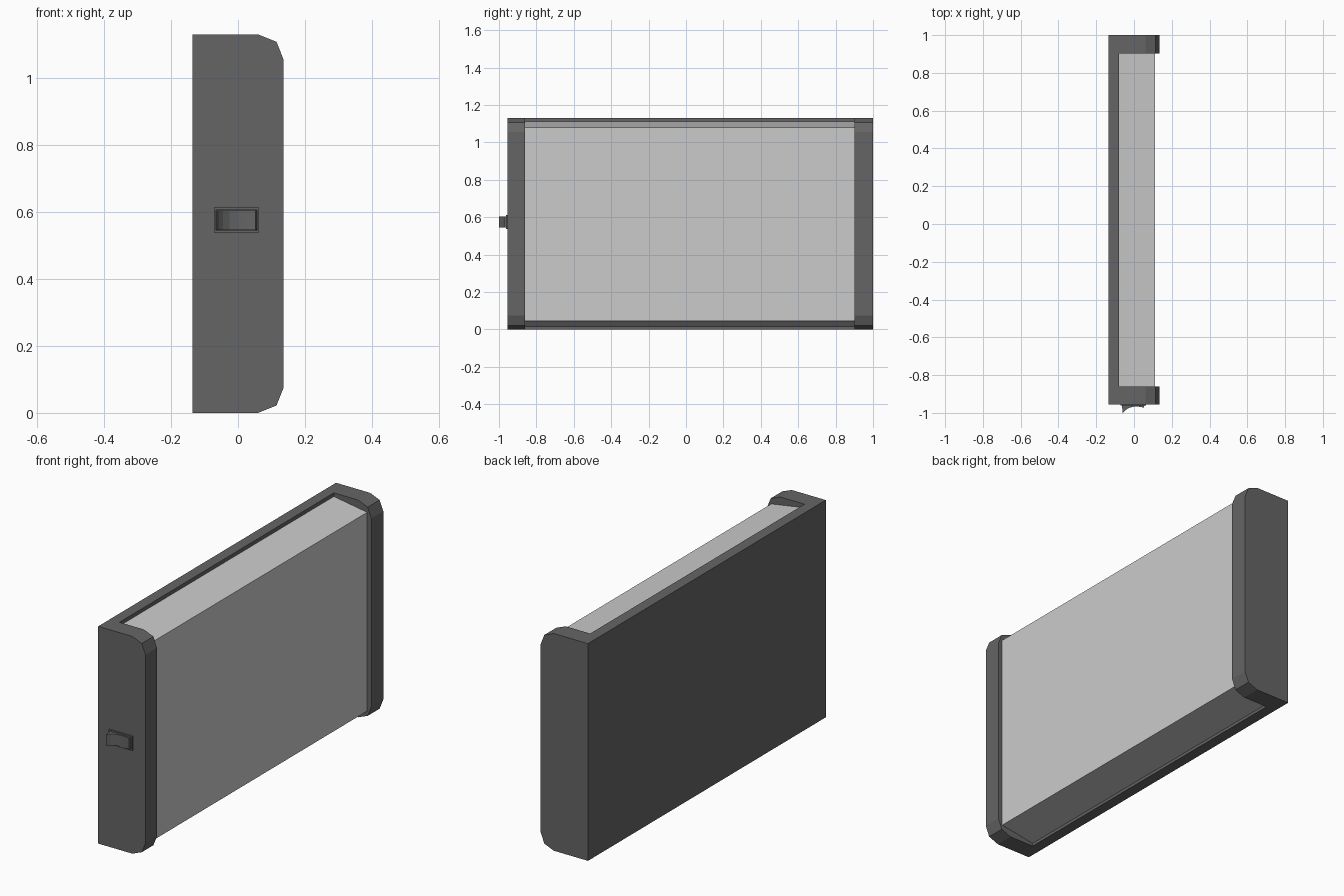
import bpy, bmesh
from mathutils import Vector

if "Cube" in bpy.data.objects:
    bpy.data.objects.remove(bpy.data.objects["Cube"])


def material(name, value):
    m = bpy.data.materials.new(name)
    m.diffuse_color = (value, value, value, 1)
    m.use_nodes = True
    m.node_tree.nodes["Principled BSDF"].inputs["Base Color"].default_value = m.diffuse_color
    return m


dark = material("dark_plastic", 0.13)
light = material("light_diffuser", 0.75)


def prism(name, outline, axis, lo, hi, mat):
    """Extrude an outline along y (outline is x,z) or z (outline is x,y)."""
    bm = bmesh.new()
    def place(p, d):
        return (p[0], d, p[1]) if axis == "y" else (p[0], p[1], d)
    face = bm.faces.new([bm.verts.new(place(p, lo)) for p in outline])
    ext = bmesh.ops.extrude_face_region(bm, geom=[face])
    shift = Vector(place((0, 0), hi - lo))
    bmesh.ops.translate(bm, vec=shift,
                        verts=[v for v in ext["geom"] if isinstance(v, bmesh.types.BMVert)])
    bmesh.ops.recalc_face_normals(bm, faces=bm.faces)
    mesh = bpy.data.meshes.new(name)
    bm.to_mesh(mesh)
    bm.free()
    mesh.materials.append(mat)
    ob = bpy.data.objects.new(name, mesh)
    bpy.context.collection.objects.link(ob)
    return ob


def rect(x0, x1, v0, v1):
    return [(x0, v0), (x1, v0), (x1, v1), (x0, v1)]


def cut(ob, cutter):
    """Subtract the cutter, bake the result and delete the cutter."""
    mod = ob.modifiers.new("cut", "BOOLEAN")
    mod.operation = "DIFFERENCE"
    mod.solver = "EXACT"
    mod.object = cutter
    cutter.hide_render = True
    dg = bpy.context.evaluated_depsgraph_get()
    baked = bpy.data.meshes.new_from_object(ob.evaluated_get(dg))
    ob.modifiers.clear()
    ob.data = baked
    bpy.data.objects.remove(cutter)


# Housing: back plate and two chamfered end caps in one piece
H = 1.13
corner = [(0.06, 0), (0.115, 0.022), (0.136, 0.075)]
outline = [(-0.136, 0)] + corner + [(x, H - z) for x, z in reversed(corner)] + [(-0.136, H)]
housing = prism("housing", outline, "y", -0.955, 1.0, dark)
cut(housing, prism("housing_cutter", rect(-0.08, 0.3, -0.1, H + 0.1), "y", -0.86, 0.902, dark))

# Diffuser tapering slightly towards the front
prism("diffuser", [(-0.08, 0.015), (0.112, 0.046), (0.112, H - 0.05), (-0.08, H - 0.019)],
      "y", -0.86, 0.902, light)

# Switch bezel with an opening
bezel = prism("switch_bezel", rect(-0.071, 0.063, 0.538, 0.613), "y", -0.962, -0.95, dark)
cut(bezel, prism("bezel_cutter", rect(-0.065, 0.057, 0.545, 0.606), "y", -0.98, -0.956, dark))

# Rocker with a concave face, tipped to one side
rocker = [(-0.064, -0.956), (-0.06, -1.0), (-0.045, -0.985), (-0.025, -0.973),
          (0.0, -0.967), (0.025, -0.967), (0.052, -0.972), (0.056, -0.956)]
prism("switch_rocker", rocker, "z", 0.546, 0.605, dark)
